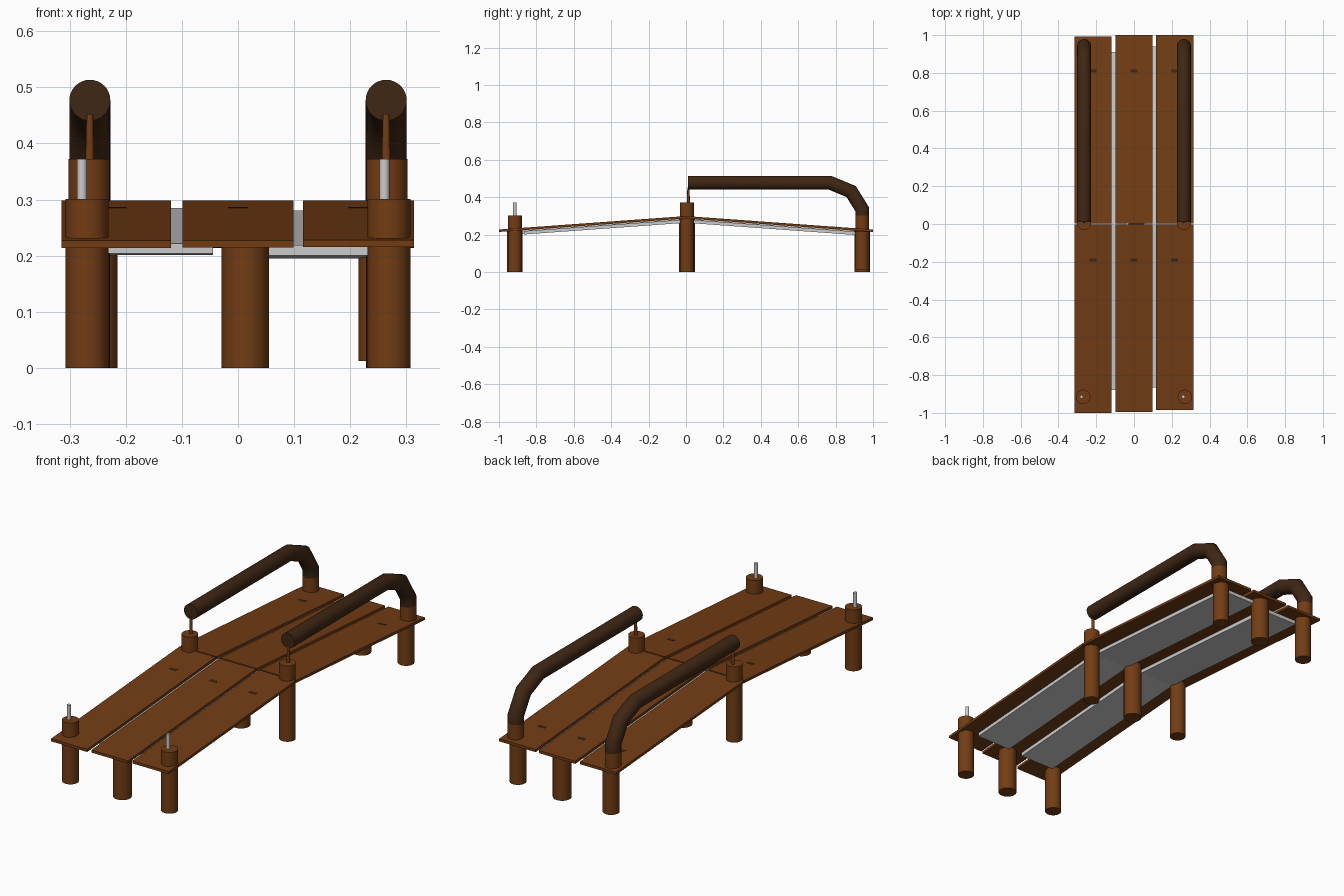
import bpy, bmesh, math
from mathutils import Vector

if "Cube" in bpy.data.objects:
    bpy.data.objects.remove(bpy.data.objects["Cube"])


def material(name, col):
    m = bpy.data.materials.new(name)
    m.diffuse_color = (*col, 1)
    m.use_nodes = True
    m.node_tree.nodes["Principled BSDF"].inputs["Base Color"].default_value = m.diffuse_color
    return m


WOOD = material("brown wood", (0.17, 0.046, 0.007))
DARK = material("dark brown rail", (0.05, 0.02, 0.007))
GREY = material("light grey", (0.6, 0.6, 0.6))


def finish(name, bm, mat, smooth=False):
    bmesh.ops.recalc_face_normals(bm, faces=bm.faces)
    me = bpy.data.meshes.new(name)
    bm.to_mesh(me)
    bm.free()
    me.materials.append(mat)
    ob = bpy.data.objects.new(name, me)
    bpy.context.collection.objects.link(ob)
    if smooth:
        bpy.context.view_layer.objects.active = ob
        ob.select_set(True)
        bpy.ops.object.shade_smooth_by_angle(angle=math.radians(40))
        ob.select_set(False)
    return ob


def tube(name, path, r, mat, sides=24, r_end=None):
    """Sweep a circle along a path in a constant-x plane, with mitred bends."""
    bm = bmesh.new()
    pts = [Vector(p) for p in path]
    rings = []
    for i, p in enumerate(pts):
        a = (p - pts[i - 1]).normalized() if i else (pts[1] - p).normalized()
        b = (pts[i + 1] - p).normalized() if i < len(pts) - 1 else a
        t = (a + b).normalized()
        stretch = 1 / max(t.dot(a), 0.5)
        side = Vector((1, 0, 0))
        up = t.cross(side)
        rad = r_end if (r_end and i == len(pts) - 1) else r
        rings.append([bm.verts.new(p + rad * (side * math.cos(w) + up * stretch * math.sin(w)))
                      for w in (2 * math.pi * k / sides for k in range(sides))])
    for lo, hi in zip(rings, rings[1:]):
        for k in range(sides):
            n = (k + 1) % sides
            bm.faces.new((lo[k], lo[n], hi[n], hi[k]))
    bm.faces.new(rings[0])
    bm.faces.new(rings[-1])
    return finish(name, bm, mat, True)


def post(name, x, y, z0, z1, r=0.038, mat=WOOD, r_end=None):
    return tube(name, [(x, y, z0), (x, y, z1)], r, mat, r_end=r_end)


def board(name, x0, x1, profile, mat):
    """Extrude a (y, z) profile across x."""
    bm = bmesh.new()
    f = bm.faces.new([bm.verts.new((x0, y, z)) for y, z in profile])
    ext = bmesh.ops.extrude_face_region(bm, geom=[f])
    bmesh.ops.translate(bm, vec=(x1 - x0, 0, 0),
                        verts=[v for v in ext["geom"] if isinstance(v, bmesh.types.BMVert)])
    return finish(name, bm, mat)


def deck_z(y):
    return 0.299 - 0.072 * abs(y)


# deck planks, a front and a back row meeting at the ridge, with small dark knots
T = 0.013
planks = [("left", -0.315, -0.119, -1.0, 0.992),
          ("middle", -0.099, 0.099, -0.995, 1.0),
          ("right", 0.116, 0.314, -0.985, 1.0)]
for side, x0, x1, yf, yb in planks:
    for row, ya, yb2, knot in (("front", yf, -0.003, -0.19), ("back", 0.003, yb, 0.81)):
        za, zb = deck_z(ya), deck_z(yb2)
        board(f"{row}_{side}_plank", x0, x1,
              [(ya, za), (yb2, zb), (yb2, zb - T), (ya, za - T)], WOOD)
        xc = (x0 + x1) / 2
        k0, k1 = knot - 0.008, knot + 0.008
        board(f"{row}_{side}_knot", xc - 0.018, xc + 0.018,
              [(k0, deck_z(k0) + 0.001), (k1, deck_z(k1) + 0.001),
               (k1, deck_z(k1) - 0.002), (k0, deck_z(k0) - 0.002)], DARK)

# grey support boards under the deck
for side, x0, x1, ya, yb, dz in (("left", -0.235, -0.045, -0.88, 0.91, 0.0),
                                 ("right", 0.045, 0.235, -0.865, 0.94, -0.004)):
    top, bot = -T - 0.001 + dz, -T - 0.019 + dz
    board(f"{side}_support_board", x0, x1,
          [(y, deck_z(y) + top) for y in (ya, 0, yb)]
          + [(y, deck_z(y) + bot) for y in (yb, 0, ya)], GREY)

# hidden centre posts, one per row
YF, YM, YB = -0.915, 0.005, 0.942
for row, y in (("front", YF), ("middle", YM), ("back", YB)):
    post(f"{row}_centre_post", 0.013, y, 0, deck_z(y) - T + 0.003, 0.042)

for side, s in (("left", -1), ("right", 1)):
    # side posts
    post(f"front_{side}_post", 0.269 * s, YF, 0, 0.301, 0.038)
    post(f"middle_{side}_post", 0.265 * s, YM, 0, 0.372, 0.037)
    post(f"back_{side}_leg", 0.253 * s, YB, 0.0 if s < 0 else 0.012, 0.225, 0.038)
    post(f"back_{side}_post", 0.264 * s, YB, 0.215, 0.302, 0.037)
    # pins on the front and middle posts
    post(f"front_{side}_pin", -0.278 if s < 0 else 0.261, YF, 0.295, 0.372, 0.009, GREY)
    post(f"middle_{side}_pin", 0.264 * s, YM + 0.008, 0.365, 0.452, 0.008, WOOD, 0.006)
    # bent handrail
    x = 0.264 * s
    tube(f"{side}_handrail", [(x, 0.01, 0.477), (x, 0.77, 0.477), (x, 0.883, 0.43),
                              (x, YB, 0.335), (x, YB, 0.3)], 0.0365, DARK, 32)
